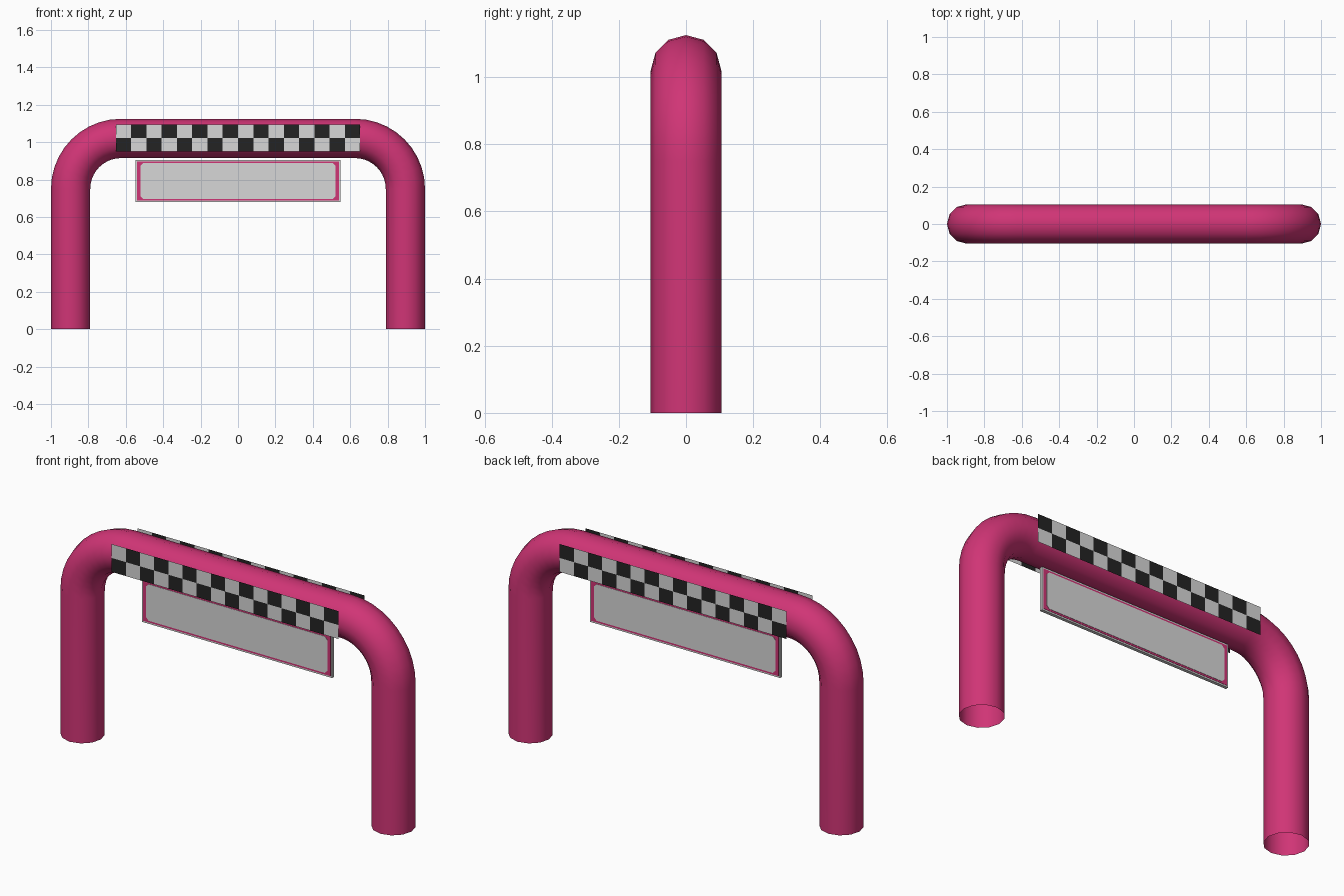
import bpy, bmesh, math
from mathutils import Vector

cube = bpy.data.objects.get("Cube")
if cube:
    bpy.data.objects.remove(cube, do_unlink=True)


def material(name, rgb):
    m = bpy.data.materials.new(name)
    m.use_nodes = True
    color = (*rgb, 1.0)
    m.diffuse_color = color
    bsdf = next(n for n in m.node_tree.nodes if n.type == "BSDF_PRINCIPLED")
    bsdf.inputs["Base Color"].default_value = color
    return m


PINK = material("raspberry pink", (0.63, 0.035, 0.18))
PALE = material("pale grey", (0.68, 0.68, 0.68))
DARK = material("near black", (0.017, 0.017, 0.017))


def finish(name, bm, *mats):
    mesh = bpy.data.meshes.new(name)
    bm.to_mesh(mesh)
    bm.free()
    for m in mats:
        mesh.materials.append(m)
    obj = bpy.data.objects.new(name, mesh)
    bpy.context.collection.objects.link(obj)
    return obj


# Arch tube: twelve-sided ring swept along two legs, two bends and a beam
RADIUS, LEG_X, BEAM_Z, BEND, STEPS, SIDES = 0.105, 0.895, 1.02, 0.27, 10, 12
path = [(-LEG_X, 0.0, 0.0)]
for side in (-1, 1):
    for i in range(STEPS + 1):
        a = math.pi / 2 * i / STEPS
        a = math.pi - a if side < 0 else math.pi / 2 - a
        path.append((side * (LEG_X - BEND) + BEND * math.cos(a),
                     a, BEAM_Z - BEND + BEND * math.sin(a)))
path.append((LEG_X, 0.0, 0.0))
path[0] = (-LEG_X, math.pi, 0.0)

bm = bmesh.new()
rings = []
for x, a, z in path:
    outward = Vector((math.cos(a), 0, math.sin(a)))
    ring = []
    for k in range(SIDES):
        t = 2 * math.pi * k / SIDES
        offset = outward * math.cos(t) + Vector((0, math.sin(t), 0))
        ring.append(bm.verts.new(Vector((x, 0, z)) + RADIUS * offset))
    rings.append(ring)
for r0, r1 in zip(rings, rings[1:]):
    for k in range(SIDES):
        n = (k + 1) % SIDES
        bm.faces.new((r0[k], r0[n], r1[n], r1[k]))
bmesh.ops.recalc_face_normals(bm, faces=bm.faces)
for f in bm.faces:
    f.smooth = True
finish("arch_tube", bm, PINK)


# Chequered strips, one on each face of the beam
def checker(name, y):
    cols, half, low, high = 16, 0.653, 0.95, 1.095
    bm = bmesh.new()
    grid = [[bm.verts.new((-half + 2 * half * c / cols, y, low + (high - low) * r / 2))
             for c in range(cols + 1)] for r in range(3)]
    for r in range(2):
        for c in range(cols):
            quad = [grid[r][c], grid[r][c + 1], grid[r + 1][c + 1], grid[r + 1][c]]
            f = bm.faces.new(quad if y < 0 else quad[::-1])
            f.material_index = (r + c + 1) % 2
    finish(name, bm, PALE, DARK)


checker("front_checker_strip", -0.107)
checker("back_checker_strip", 0.107)


# Hanging sign: thin board with a pink border and a pale panel on both faces
def plate(name, half_x, half_z, half_y, mat, cut=0.0):
    bm = bmesh.new()
    outline = []
    for sx, sz in ((1, 1), (-1, 1), (-1, -1), (1, -1)):
        corner = [(sx * half_x, sz * (half_z - cut)), (sx * (half_x - cut), sz * half_z)]
        outline += (corner if sx == sz else corner[::-1]) if cut else corner[:1]
    verts = [bm.verts.new((x, -half_y, 0.7925 + z)) for x, z in outline]
    face = bm.faces.new(verts)
    out = bmesh.ops.extrude_face_region(bm, geom=[face])
    moved = [v for v in out["geom"] if isinstance(v, bmesh.types.BMVert)]
    bmesh.ops.translate(bm, verts=moved, vec=(0, 2 * half_y, 0))
    bmesh.ops.recalc_face_normals(bm, faces=bm.faces)
    finish(name, bm, mat)


plate("sign_board", 0.547, 0.112, 0.008, PALE)
plate("sign_border", 0.54, 0.104, 0.0095, PINK)
plate("sign_panel", 0.522, 0.095, 0.011, PALE, cut=0.015)
